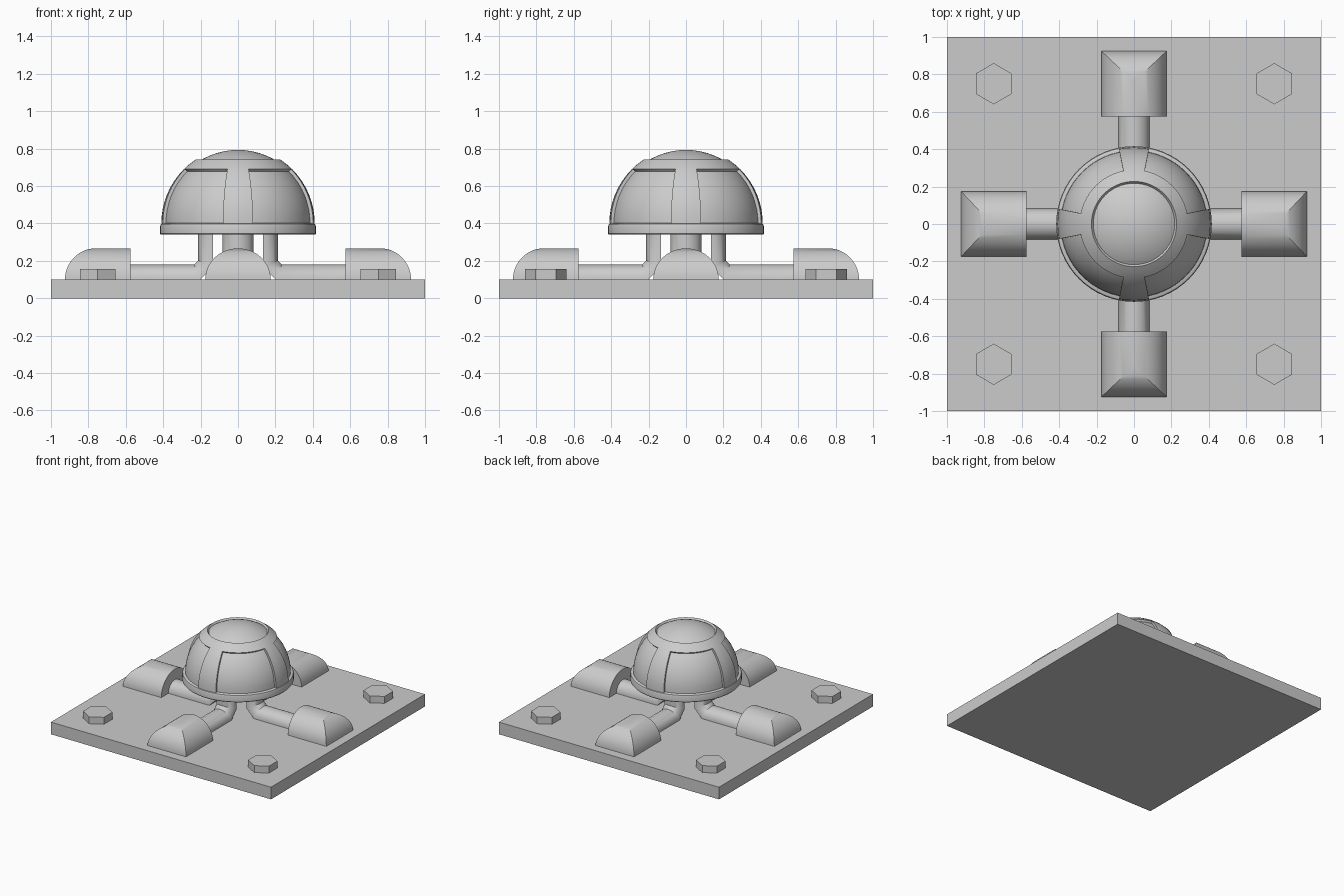
import bpy, bmesh, math
from math import sin, cos, pi, radians
from mathutils import Matrix

if "Cube" in bpy.data.objects:
    bpy.data.objects.remove(bpy.data.objects["Cube"])


def finish(name, bm, matrix=Matrix(), angle=30):
    bm.transform(matrix)
    bmesh.ops.remove_doubles(bm, verts=bm.verts, dist=1e-5)
    bmesh.ops.recalc_face_normals(bm, faces=bm.faces)
    mesh = bpy.data.meshes.new(name)
    bm.to_mesh(mesh)
    bm.free()
    ob = bpy.data.objects.new(name, mesh)
    bpy.context.collection.objects.link(ob)
    bpy.ops.object.select_all(action='DESELECT')
    ob.select_set(True)
    bpy.context.view_layer.objects.active = ob
    bpy.ops.object.shade_smooth_by_angle(angle=radians(angle))
    return ob


def loft(name, rings, matrix=Matrix()):
    """Skin a list of equal-length closed rings and cap both ends."""
    bm = bmesh.new()
    rows = [[bm.verts.new(p) for p in ring] for ring in rings]
    for a, b in zip(rows, rows[1:]):
        for i in range(len(a)):
            j = (i + 1) % len(a)
            bm.faces.new((a[i], a[j], b[j], b[i]))
    bm.faces.new(rows[0])
    bm.faces.new(rows[-1])
    return finish(name, bm, matrix)


def circle(r, z, n, phase=0.0):
    return [(r * cos(phase + 2 * pi * i / n), r * sin(phase + 2 * pi * i / n), z)
            for i in range(n)]


# Base plate
loft("base_plate", [circle(math.sqrt(2), z, 4, pi / 4) for z in (0, 0.1)])

# Hex bolts in the corners
for i, (x, y) in enumerate([(-.75, -.75), (.75, -.75), (.75, .75), (-.75, .75)]):
    loft(f"hex_bolt_{i + 1}", [circle(0.11, z, 6, pi / 2) for z in (0.09, 0.157)],
         Matrix.Translation((x, y, 0)))

# Rounded foot: stacked rectangles that shrink along a quarter circle
STEPS = 14
foot_rings = []
for k in range(STEPS + 1):
    t = k / STEPS * pi / 2
    y, x, z = 0.175 * cos(t), 0.76 + 0.165 * cos(t), 0.1 + 0.167 * sin(t)
    foot_rings.append([(0.575, -y, z), (x, -y, z), (x, y, z), (0.575, y, z)])

# Half-round arm: flat side line and crown line through the bend, as (x, z)
flat = [(0.65, 0.1), (0.202, 0.1), (0.135, 0.167), (0.135, 0.36)]
crown = [(0.65, 0.18), (0.235, 0.18), (0.213, 0.202), (0.213, 0.36)]
arm_rings = []
for (fx, fz), (cx, cz) in zip(flat, crown):
    arm_rings.append([(fx + (cx - fx) * sin(a), 0.083 * cos(a), fz + (cz - fz) * sin(a))
                      for a in (pi * i / 16 for i in range(17))])

for i in range(4):
    turn = Matrix.Rotation(i * pi / 2, 4, 'Z')
    loft(f"foot_{i + 1}", foot_rings, turn)
    loft(f"arm_{i + 1}", arm_rings, turn)

# Rim under the dome
loft("dome_rim", [circle(r, z, 64) for r, z in
                  ((0.412, 0.34), (0.416, 0.345), (0.416, 0.385), (0.412, 0.396), (0.40, 0.402))])

# Dome
lift = Matrix.Translation((0, 0, 0.4))
bm = bmesh.new()
bmesh.ops.create_uvsphere(bm, u_segments=64, v_segments=32, radius=0.393)
bmesh.ops.delete(bm, geom=[v for v in bm.verts if v.co.z < -0.01], context='VERTS')
finish("dome", bm, lift)

# Cage over the dome: four ribs and one ring kept from a slightly larger sphere
bm = bmesh.new()
bmesh.ops.create_uvsphere(bm, u_segments=64, v_segments=32, radius=0.41)
drop = []
for f in bm.faces:
    c = f.calc_center_median()
    lat = math.degrees(math.atan2(c.z, c.xy.length))
    lon = math.degrees(math.atan2(c.y, c.x))
    off = abs((lon + 45) % 90 - 45)
    ring = 45 < lat < 56.25
    rib = 0 < lat <= 45 and off < 11.25
    if not (ring or rib):
        drop.append(f)
bmesh.ops.delete(bm, geom=drop, context='FACES')
bmesh.ops.recalc_face_normals(bm, faces=bm.faces)
bmesh.ops.solidify(bm, geom=bm.faces[:], thickness=0.03)
# Keep the cage's outer skin at its own radius whichever way it thickened
outer = max(v.co.length for v in bm.verts)
cage = finish("dome_cage", bm, lift @ Matrix.Scale(0.41 / outer, 4))
